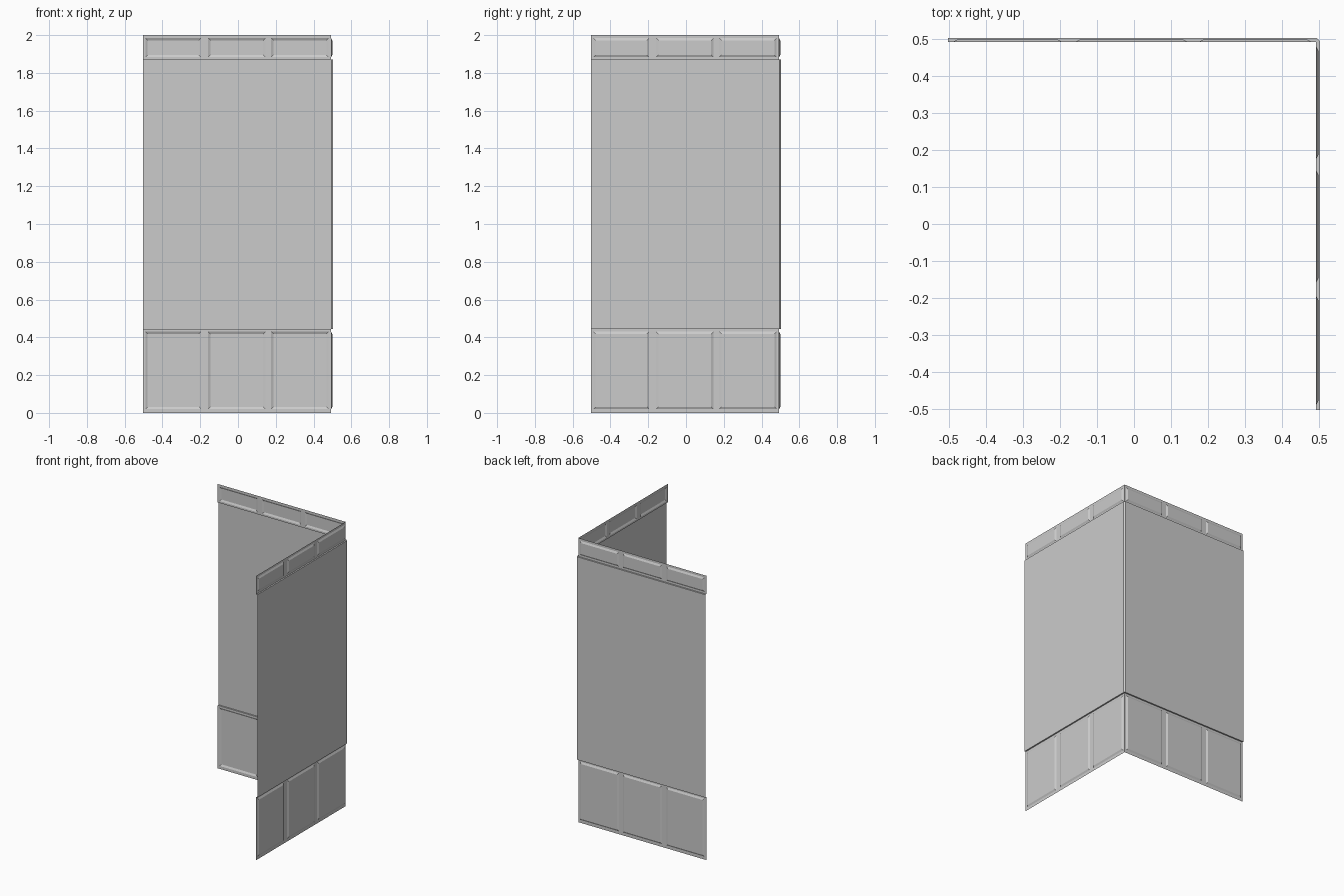
import bpy, bmesh

if "Cube" in bpy.data.objects:
    bpy.data.objects.remove(bpy.data.objects["Cube"])

BAND, MAIN, DEEP = 0.493, 0.503, 0.499   # sheet planes: trim bands, main wall, panel floor
END, CHAMFER, BEVEL = -0.503, 0.008, 0.012
PANELS = [(-0.490, -0.195), (-0.158, 0.145), (0.176, 0.480)]


def along_back(s, d, z):
    return (s, d, z)


def along_right(s, d, z):
    return (d, s, z)


def make_object(name, quads, place):
    bm = bmesh.new()
    for q in quads:
        pts = [place(*p) for p in q]
        if place is along_right:
            pts.reverse()
        bm.faces.new([bm.verts.new(p) for p in pts])
    bmesh.ops.remove_doubles(bm, verts=bm.verts, dist=1e-5)
    me = bpy.data.meshes.new(name)
    bm.to_mesh(me)
    bm.free()
    ob = bpy.data.objects.new(name, me)
    bpy.context.collection.objects.link(ob)
    return ob


def rect(s0, s1, z0, z1, d):
    return [(s0, d, z0), (s1, d, z0), (s1, d, z1), (s0, d, z1)]


def band_quads(z0, z1, p0, p1):
    """Flat trim band with three recessed, bevelled panels."""
    s_cuts = [END] + [v for p in PANELS for v in p] + [BAND]
    z_cuts = [z0, p0, p1, z1]
    quads = []
    for i, (a, b) in enumerate(zip(s_cuts, s_cuts[1:])):
        for j, (c, d) in enumerate(zip(z_cuts, z_cuts[1:])):
            outer = rect(a, b, c, d, BAND)
            if i % 2 == 0 or j != 1:
                quads.append(outer)
                continue
            inner = rect(a + BEVEL, b - BEVEL, c + BEVEL, d - BEVEL, DEEP)
            quads.append(inner)
            for k in range(4):
                n = (k + 1) % 4
                quads.append([outer[k], outer[n], inner[n], inner[k]])
    return quads


def ledge(z, up):
    """Step between a trim band and the main wall, mitred at the corner."""
    c = MAIN - CHAMFER / 2
    q = [(END, BAND, z), (BAND, BAND, z), (c, c, z),
         (MAIN - CHAMFER, MAIN, z), (END, MAIN, z)]
    return q if up else q[::-1]


Z_LOW, Z_HIGH = 0.443, 1.870
for side, place in (("back", along_back), ("right", along_right)):
    # Skirting and top trim
    make_object(side + "_skirting", band_quads(0, Z_LOW, 0.020, 0.430), place)
    make_object(side + "_top_trim", band_quads(Z_HIGH, 2, 1.883, 1.984), place)
    # Main wall with its two ledges
    make_object(side + "_wall", [rect(END, MAIN - CHAMFER, Z_LOW, Z_HIGH, MAIN),
                                 ledge(Z_LOW, True), ledge(Z_HIGH, False)], place)

# Narrow chamfer joining the two main walls at the corner
e = MAIN - CHAMFER
make_object("corner_chamfer", [[(e, MAIN, Z_LOW), (MAIN, e, Z_LOW),
                                (MAIN, e, Z_HIGH), (e, MAIN, Z_HIGH)]], along_back)
